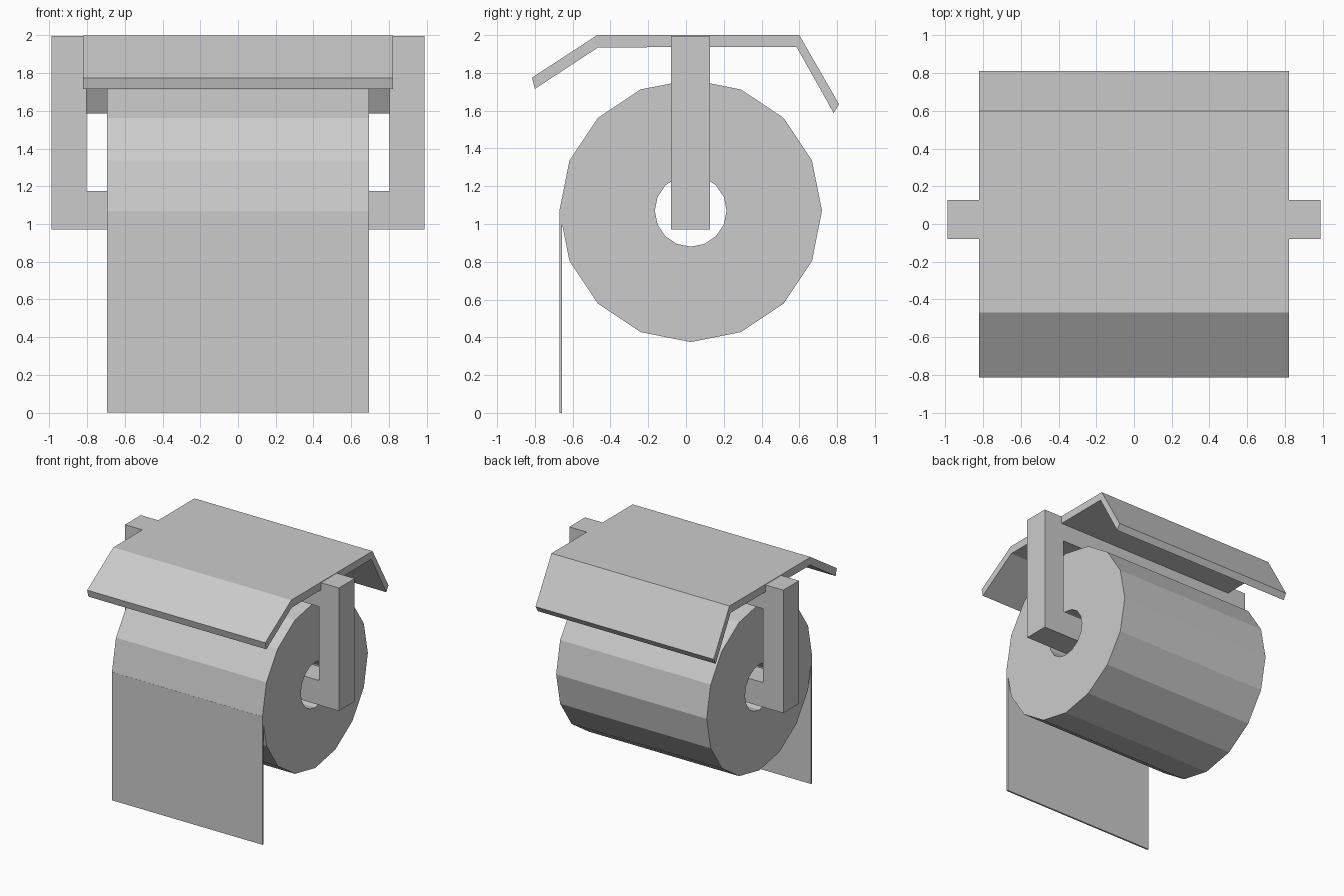
import bpy
import bmesh
from math import cos, sin, tau

if "Cube" in bpy.data.objects:
    bpy.data.objects.remove(bpy.data.objects["Cube"], do_unlink=True)

grey = bpy.data.materials.new("light grey")
grey.use_nodes = True
COLOUR = (0.6, 0.6, 0.6, 1)
grey.diffuse_color = COLOUR
grey.node_tree.nodes["Principled BSDF"].inputs["Base Color"].default_value = COLOUR


def finish(name, bm):
    bmesh.ops.recalc_face_normals(bm, faces=bm.faces)
    mesh = bpy.data.meshes.new(name)
    bm.to_mesh(mesh)
    bm.free()
    mesh.materials.append(grey)
    obj = bpy.data.objects.new(name, mesh)
    bpy.context.collection.objects.link(obj)
    return obj


def extrude(bm, points, direction):
    """Fill an outline and push it along a direction."""
    face = bm.faces.new([bm.verts.new(p) for p in points])
    new = bmesh.ops.extrude_face_region(bm, geom=[face], use_keep_orig=True)["geom"]
    verts = [v for v in new if isinstance(v, bmesh.types.BMVert)]
    bmesh.ops.translate(bm, verts=verts, vec=direction)


def side_profile(name, outline, half_width):
    """Extrude a (y, z) outline across x."""
    bm = bmesh.new()
    extrude(bm, [(-half_width, y, z) for y, z in outline], (2 * half_width, 0, 0))
    return finish(name, bm)


# Folded cover
side_profile("cover", [(-0.815, 1.775), (-0.47, 2.0), (0.60, 2.0), (0.81, 1.635),
                       (0.782, 1.587), (0.585, 1.938), (-0.465, 1.935), (-0.80, 1.715)], 0.822)

# Hanging sheet, its top tucked into the roll
side_profile("hanging_sheet", [(-0.671, 0), (-0.657, 0), (-0.657, 1.07), (-0.671, 1.07)], 0.695)

# Paper roll: a rectangular section swept around the core
SIDES = 16
HALF = 0.695
section = [(0.695, -HALF), (0.695, HALF), (0.19, HALF), (0.19, -HALF)]
bm = bmesh.new()
rings = []
for i in range(SIDES):
    a = tau * i / SIDES
    rings.append([bm.verts.new((x, 0.025 + r * cos(a), 1.07 + r * sin(a))) for r, x in section])
for i in range(SIDES):
    a, b = rings[i], rings[(i + 1) % SIDES]
    for j in range(4):
        k = (j + 1) % 4
        bm.faces.new((a[j], a[k], b[k], b[j]))
finish("paper_roll", bm)

# Frame: side posts joined by a top bar and a spindle, all one thickness
bm = bmesh.new()
OUT, IN, LOW, HIGH, THICK = 0.988, 0.802, 0.97, 1.996, 0.205
outer = [(-OUT, LOW), (OUT, LOW), (OUT, HIGH), (-OUT, HIGH)]
inner = [(-IN, LOW + THICK), (IN, LOW + THICK), (IN, HIGH - THICK), (-IN, HIGH - THICK)]
front_o, front_i, back_o, back_i = (
    [bm.verts.new((x, y, z)) for x, z in loop]
    for y in (-0.08, 0.128) for loop in (outer, inner))
for i in range(4):
    j = (i + 1) % 4
    for p, q in ((front_o, front_i), (front_i, back_i), (back_i, back_o), (back_o, front_o)):
        bm.faces.new((p[i], p[j], q[j], q[i]))
finish("holder_frame", bm)
